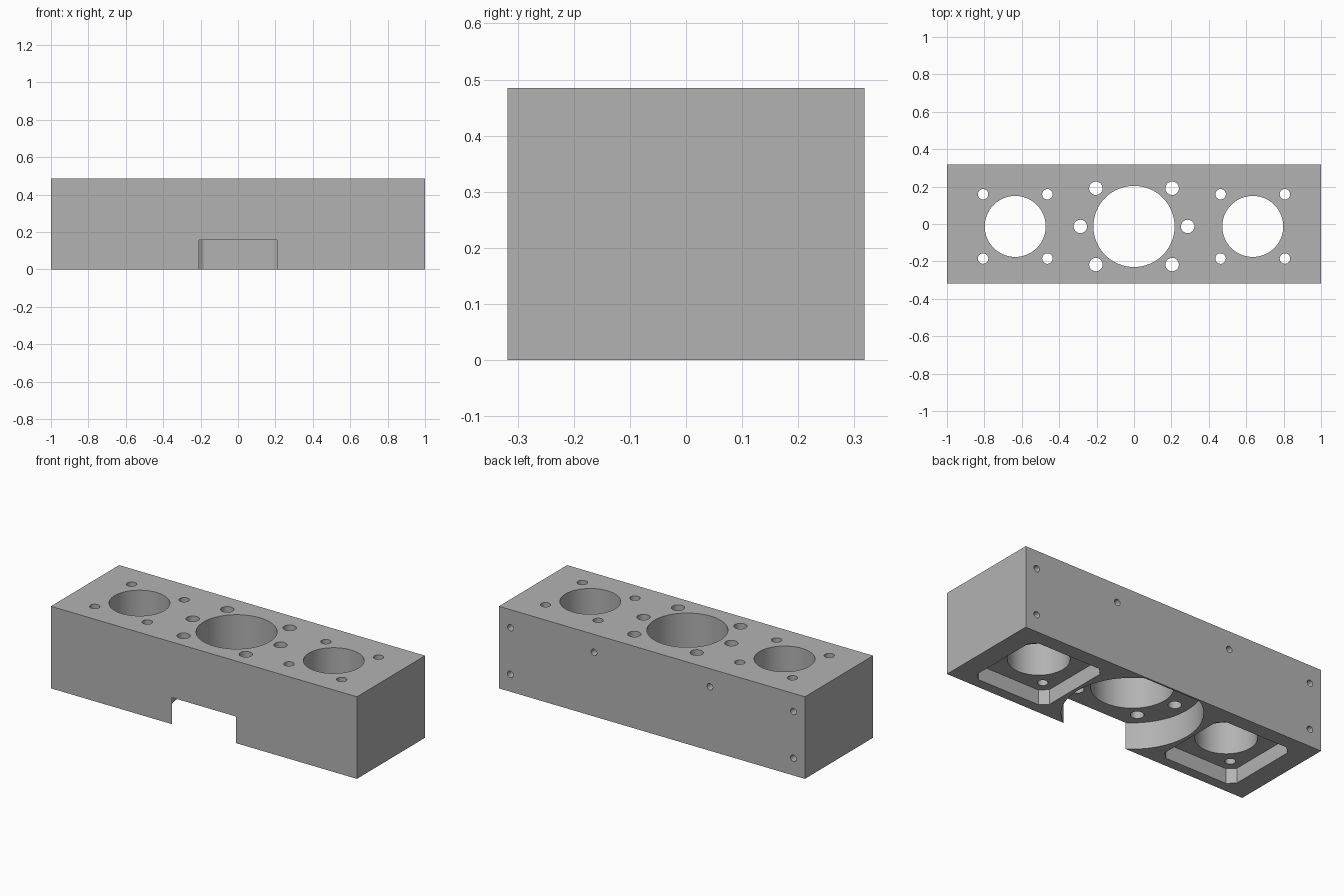
import bpy, bmesh, math
from mathutils import Matrix

cube = bpy.data.objects.get("Cube")
if cube:
    bpy.data.objects.remove(cube, do_unlink=True)

HALF_D, HEIGHT, AXIS_Y = 0.318, 0.485, -0.013

grey = bpy.data.materials.new("machined grey")
grey.use_nodes = True
grey.diffuse_color = (0.45, 0.45, 0.45, 1)
grey.node_tree.nodes["Principled BSDF"].inputs["Base Color"].default_value = grey.diffuse_color


def prism(name, outline, z0, z1):
    """Solid made by extruding a flat outline from z0 to z1."""
    bm = bmesh.new()
    face = bm.faces.new([bm.verts.new((x, y, z0)) for x, y in outline])
    top = bmesh.ops.extrude_face_region(bm, geom=[face])["geom"]
    bmesh.ops.translate(bm, vec=(0, 0, z1 - z0),
                        verts=[v for v in top if isinstance(v, bmesh.types.BMVert)])
    bmesh.ops.recalc_face_normals(bm, faces=bm.faces)
    mesh = bpy.data.meshes.new(name)
    bm.to_mesh(mesh)
    bm.free()
    mesh.materials.append(grey)
    obj = bpy.data.objects.new(name, mesh)
    bpy.context.collection.objects.link(obj)
    return obj


def circle(x, y, r, n):
    return [(x + r * math.cos(2 * math.pi * i / n),
             y + r * math.sin(2 * math.pi * i / n)) for i in range(n)]


def chamfered_square(x, y, a, c):
    corners = [(a, c - a), (a, a - c), (a - c, a), (c - a, a),
               (-a, a - c), (-a, c - a), (c - a, -a), (a - c, -a)]
    return [(x + u, y + v) for u, v in corners]


block = prism("housing_block", [(-1, -HALF_D), (1, -HALF_D), (1, HALF_D), (-1, HALF_D)], 0, HEIGHT)


def cut(outline, z0, z1, matrix=None):
    """Subtract a prism from the block."""
    cutter = prism("cutter", outline, z0, z1)
    cutter.hide_render = True
    if matrix:
        cutter.data.transform(matrix)
    mod = block.modifiers.new("cut", "BOOLEAN")
    mod.operation, mod.solver, mod.object = "DIFFERENCE", "EXACT", cutter
    bpy.context.view_layer.objects.active = block
    bpy.ops.object.modifier_apply(modifier=mod.name)
    bpy.data.objects.remove(cutter, do_unlink=True)


def bore(x, y, r, n=24):
    cut(circle(x, y, r, n), -0.1, HEIGHT + 0.1)


# Round underside recess, open at the front with a thin wall left at the back
cut([(x, y) for x, y in circle(0, AXIS_Y, 0.37, 96) if y < 0.308], -0.1, 0.157)

# Central bore
bore(0, AXIS_Y, 0.217, 64)

for side in (-1, 1):
    # Screw holes around the central bore
    bore(side * 0.287, AXIS_Y, 0.036)
    for dy in (-0.204, 0.204):
        bore(side * 0.204, AXIS_Y + dy, 0.036)

    # Side bores with square underside pockets
    cx = side * 0.635
    cut(chamfered_square(cx, AXIS_Y, 0.244, 0.04), -0.1, 0.088)
    bore(cx, AXIS_Y, 0.163, 64)
    for dx in (-0.172, 0.172):
        for dy in (-0.172, 0.172):
            bore(cx + dx, AXIS_Y + dy, 0.028)

    # Blind holes in the back face
    for x, z in ((0.925, 0.378), (0.925, 0.102), (0.379, 0.378)):
        place = Matrix.Translation((side * x, HALF_D, z)) @ Matrix.Rotation(math.pi / 2, 4, "X")
        cut(circle(0, 0, 0.019, 20), -0.1, 0.1, place)

# Smooth bores with sharp rims
bpy.ops.object.select_all(action="DESELECT")
block.select_set(True)
bpy.context.view_layer.objects.active = block
bpy.ops.object.shade_smooth_by_angle(angle=math.radians(30))
